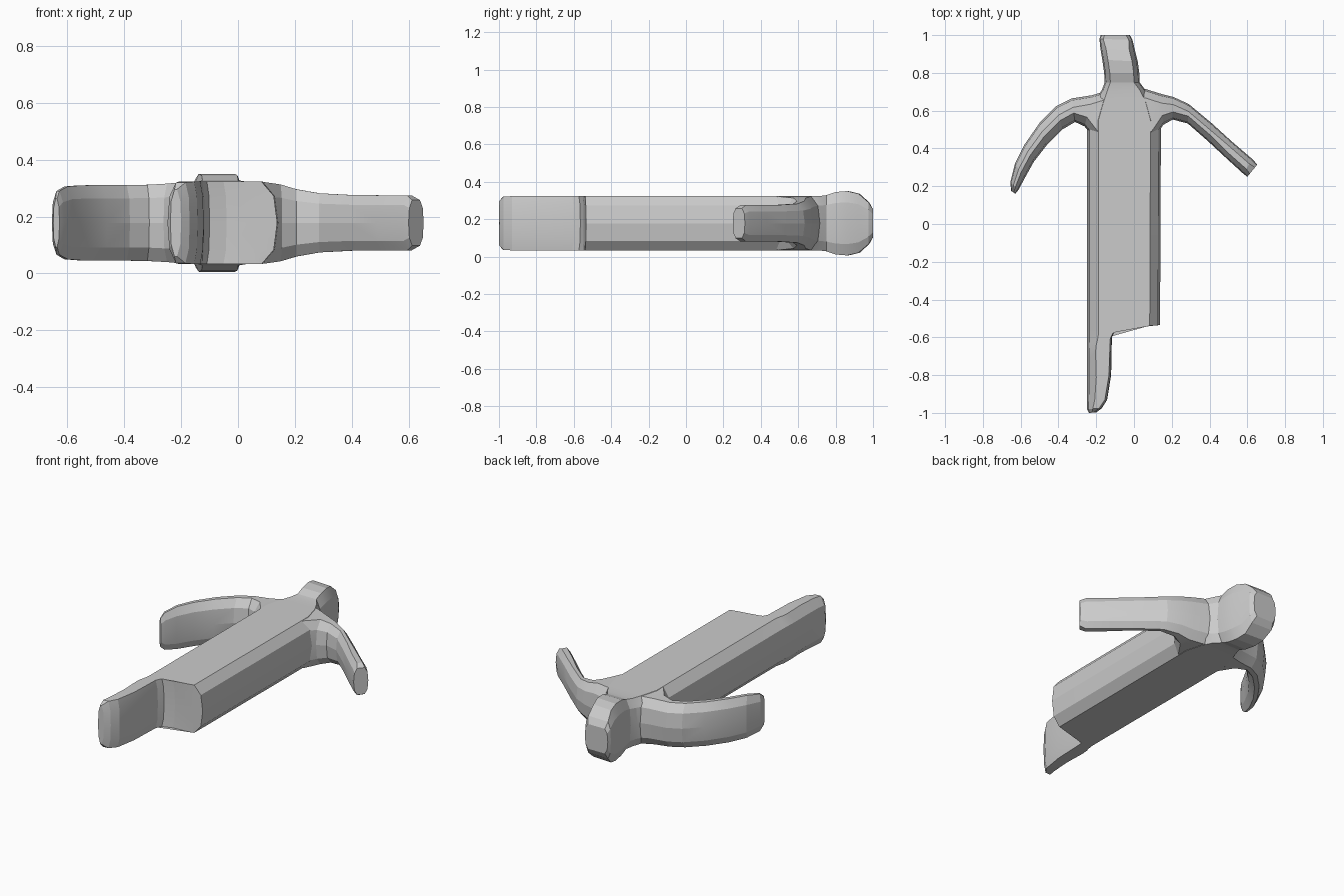
import bpy, bmesh
from mathutils import Vector

ZC = 0.178  # mid-height of the flat model


def loft(name, stations):
    """Each station: (ax, ay, bx, by, half_height, chamfer_a, chamfer_b)."""
    bm = bmesh.new()
    rings = []
    for ax, ay, bx, by, h, ca, cb in stations:
        a, b = Vector((ax, ay, 0)), Vector((bx, by, 0))
        d = b - a
        w = d.length
        d.normalize()
        ca, cb = min(ca, w * .38), min(cb, w * .38)
        half = [(0, 0), (.22 * ca, .65), (ca, 1),
                (w - cb, 1), (w - .22 * cb, .65), (w, 0)]
        prof = half + [(s, -z) for s, z in half[-2:0:-1]]
        rings.append([bm.verts.new(a + d * s + Vector((0, 0, ZC + h * z)))
                      for s, z in prof])
    n = len(rings[0])
    for r, q in zip(rings, rings[1:]):
        for i in range(n):
            j = (i + 1) % n
            bm.faces.new((r[i], r[j], q[j], q[i]))
    bm.faces.new(rings[0])
    bm.faces.new(rings[-1])
    bmesh.ops.recalc_face_normals(bm, faces=bm.faces)
    me = bpy.data.meshes.new(name)
    bm.to_mesh(me)
    bm.free()
    ob = bpy.data.objects.new(name, me)
    bpy.context.collection.objects.link(ob)
    return ob


# body: notched tail, long slab, neck and rounded head
L = -.248
body = loft("body", [
    (-.238, -1, -.20, -.998, .118, .02, .015),
    (L, -.98, -.17, -.975, .142, .05, .015),
    (L, -.93, -.142, -.93, .145, .06, .012),
    (L, -.82, -.121, -.80, .145, .06, .012),
    (L, -.72, -.117, -.60, .145, .06, .012),
    (L, -.68, -.10, -.565, .145, .06, .012),
    (L, -.64, -.04, -.547, .145, .06, .012),
    (L, -.60, .08, -.54, .145, .06, .012),
    (L, -.56, .138, -.535, .145, .06, .055),
    (L, .40, .142, .40, .145, .06, .055),
    (L, .55, .142, .55, .145, .06, .055),
    (-.21, .65, .11, .65, .145, .05, .05),
    (-.17, .71, .06, .71, .145, .03, .03),
    (-.155, .75, .03, .75, .150, .03, .03),
    (-.158, .80, .028, .80, .167, .03, .03),
    (-.168, .87, .02, .86, .172, .03, .03),
    (-.178, .93, .005, .92, .158, .03, .03),
    (-.183, .98, -.008, .975, .112, .02, .02),
    (-.176, 1, -.022, 1, .075, .02, .02)])

# broad curved arm
arm_left = loft("left_arm", [
    (-.05, .74, -.05, .42, .1435, .05, .05),
    (-.15, .705, -.20, .44, .1435, .05, .05),
    (-.22, .682, -.262, .517, .138, .05, .05),
    (-.33, .665, -.312, .54, .134, .05, .05),
    (-.41, .625, -.38, .50, .133, .05, .05),
    (-.50, .535, -.46, .42, .133, .05, .05),
    (-.58, .42, -.53, .33, .132, .05, .05),
    (-.63, .32, -.58, .24, .128, .05, .05),
    (-.655, .22, -.612, .18, .112, .03, .03),
    (-.65, .175, -.628, .16, .085, .02, .02)])

# slim straight arm
arm_right = loft("right_arm", [
    (-.05, .74, -.05, .42, .1435, .05, .05),
    (.06, .715, .10, .44, .1435, .05, .05),
    (.14, .69, .155, .525, .135, .05, .05),
    (.21, .672, .205, .553, .118, .04, .04),
    (.29, .635, .285, .532, .104, .04, .04),
    (.41, .535, .39, .44, .098, .04, .04),
    (.52, .435, .49, .347, .097, .03, .03),
    (.625, .345, .58, .265, .097, .03, .03),
    (.653, .315, .60, .25, .080, .02, .02)])

# weld the arms to the body
bpy.context.view_layer.objects.active = body
for arm in (arm_left, arm_right):
    mod = body.modifiers.new("join", 'BOOLEAN')
    mod.operation = 'UNION'
    mod.solver = 'EXACT'
    mod.object = arm
    bpy.ops.object.modifier_apply(modifier=mod.name)
    bpy.data.objects.remove(arm)
body.name = "armed_body"

# faceted look with only gentle bends smoothed
body.select_set(True)
bpy.ops.object.shade_smooth_by_angle(angle=0.2)
